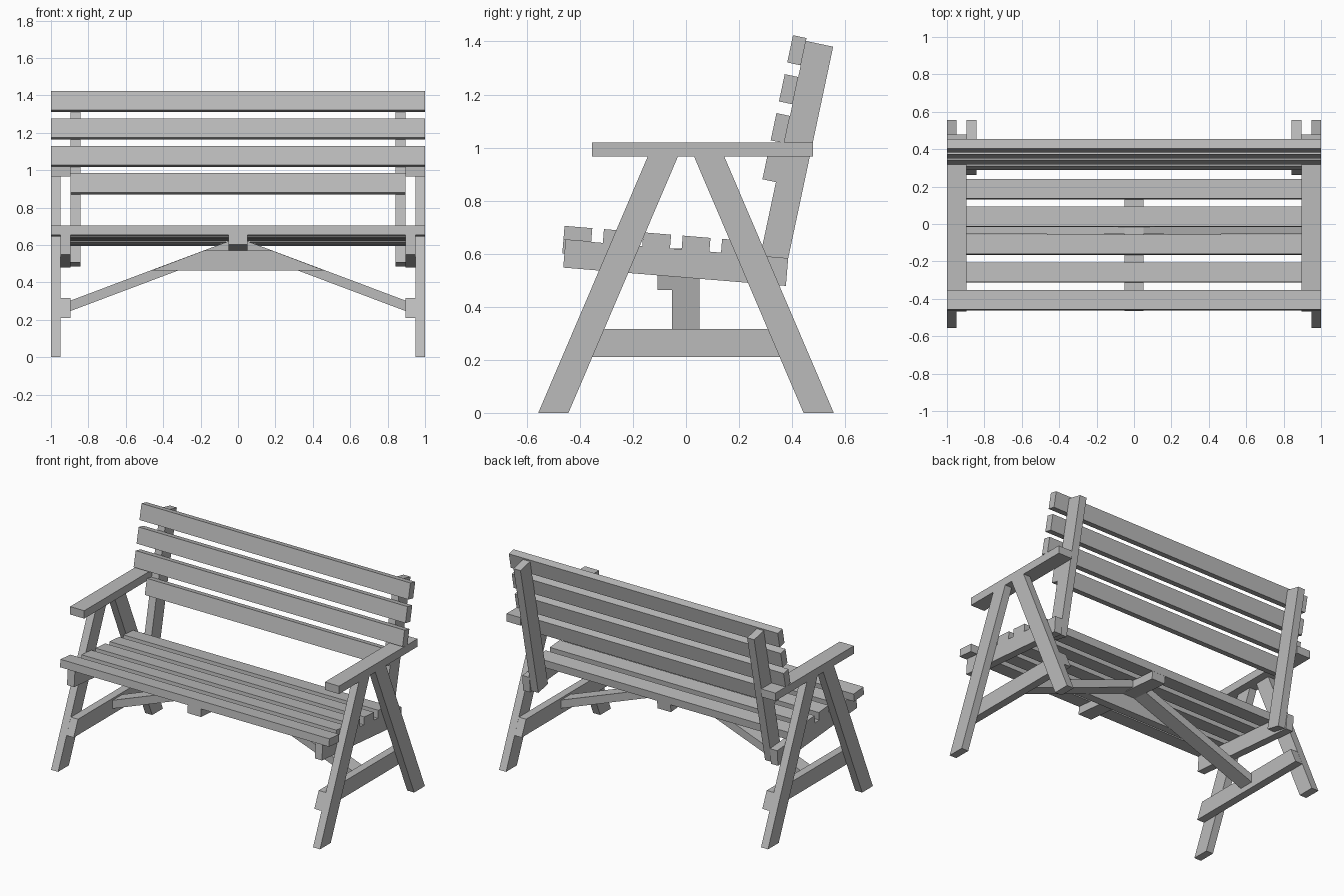
import bpy, bmesh
from math import radians, sin, cos

if "Cube" in bpy.data.objects:
    bpy.data.objects.remove(bpy.data.objects["Cube"])

wood = bpy.data.materials.new("grey_wood")
wood.diffuse_color = (0.5, 0.5, 0.5, 1)
wood.use_nodes = True
wood.node_tree.nodes["Principled BSDF"].inputs["Base Color"].default_value = wood.diffuse_color


def prism(name, pts, lo, hi, axis="x"):
    """Extrude a flat outline: (y, z) along x, or (x, z) along y."""
    bm = bmesh.new()
    put = (lambda p, t: (t, *p)) if axis == "x" else (lambda p, t: (p[0], t, p[1]))
    a = [bm.verts.new(put(p, lo)) for p in pts]
    b = [bm.verts.new(put(p, hi)) for p in pts]
    bm.faces.new(a)
    bm.faces.new(b[::-1])
    n = len(pts)
    for i in range(n):
        bm.faces.new((a[i], b[i], b[(i + 1) % n], a[(i + 1) % n]))
    bmesh.ops.recalc_face_normals(bm, faces=bm.faces)
    mesh = bpy.data.meshes.new(name)
    bm.to_mesh(mesh)
    bm.free()
    mesh.materials.append(wood)
    obj = bpy.data.objects.new(name, mesh)
    bpy.context.collection.objects.link(obj)
    return obj


def plank(origin, angle, u0, u1, v0, v1):
    """Rectangle in (y, z), with u along the tilted direction and v square to it."""
    c, s = cos(radians(angle)), sin(radians(angle))
    return [(origin[0] + u * c - v * s, origin[1] + u * s + v * c)
            for u, v in ((u0, v0), (u1, v0), (u1, v1), (u0, v1))]


SEAT, SEAT_TILT = (-0.462, 0.653), -4.7      # front of the seat slats' underside
BACK, BACK_TILT = (0.452, 1.402), 78         # top front corner of the back posts

for side, label in ((-1, "left"), (1, "right")):
    def pair(name, pts, x0, x1):
        prism(f"{label}_{name}", pts, *sorted((side * x0, side * x1)))

    # A-frame legs
    for d, where in ((-1, "front"), (1, "rear")):
        pair(where + "_leg", [(d * 0.557, 0), (d * 0.443, 0),
                              (d * 0.03, 0.967), (d * 0.144, 0.967)], 0.948, 1.0)
    # Armrest, lower rail, seat support and back post
    pair("armrest", [(-0.355, 0.967), (0.478, 0.967), (0.478, 1.02), (-0.355, 1.02)], 0.895, 1.0)
    pair("lower_rail", [(-0.467, 0.21), (0.467, 0.21), (0.421, 0.316), (-0.421, 0.316)], 0.895, 0.948)
    pair("seat_support", plank(SEAT, SEAT_TILT, 0.008, 0.85, -0.105, 0), 0.895, 0.948)
    pair("back_post", plank(BACK, BACK_TILT, -0.915, 0, -0.105, 0), 0.843, 0.895)

    # Diagonal brace from the lower rail to the centre
    prism(label + "_brace", [(side * 0.895, 0.247), (side * 0.05, 0.565),
                             (side * 0.05, 0.62), (side * 0.895, 0.303)], -0.053, 0.05, "y")

# Seat slats, the front one reaching over the full width
for i in range(5):
    w = 1.0 if i == 0 else 0.948
    u = i * 0.149
    prism(f"seat_slat_{i + 1}", plank(SEAT, SEAT_TILT, u, u + 0.105, 0, 0.052), -w, w)

# Back slats, the lowest one fitting between the armrests
for i in range(4):
    w = 0.895 if i == 3 else 1.0
    u = 0.011 - i * 0.15
    prism(f"back_slat_{i + 1}", plank(BACK, BACK_TILT, u - 0.105, u, 0, 0.052), -w, w)

# Centre bearer under the slats and the tie plate joining the braces
prism("centre_bearer", plank(SEAT, SEAT_TILT, 0, 0.70, -0.052, 0), -0.05, 0.05)
prism("tie_plate", [(-0.465, 0.463), (0.465, 0.463), (0.18, 0.571), (-0.18, 0.571)], -0.108, -0.053, "y")
